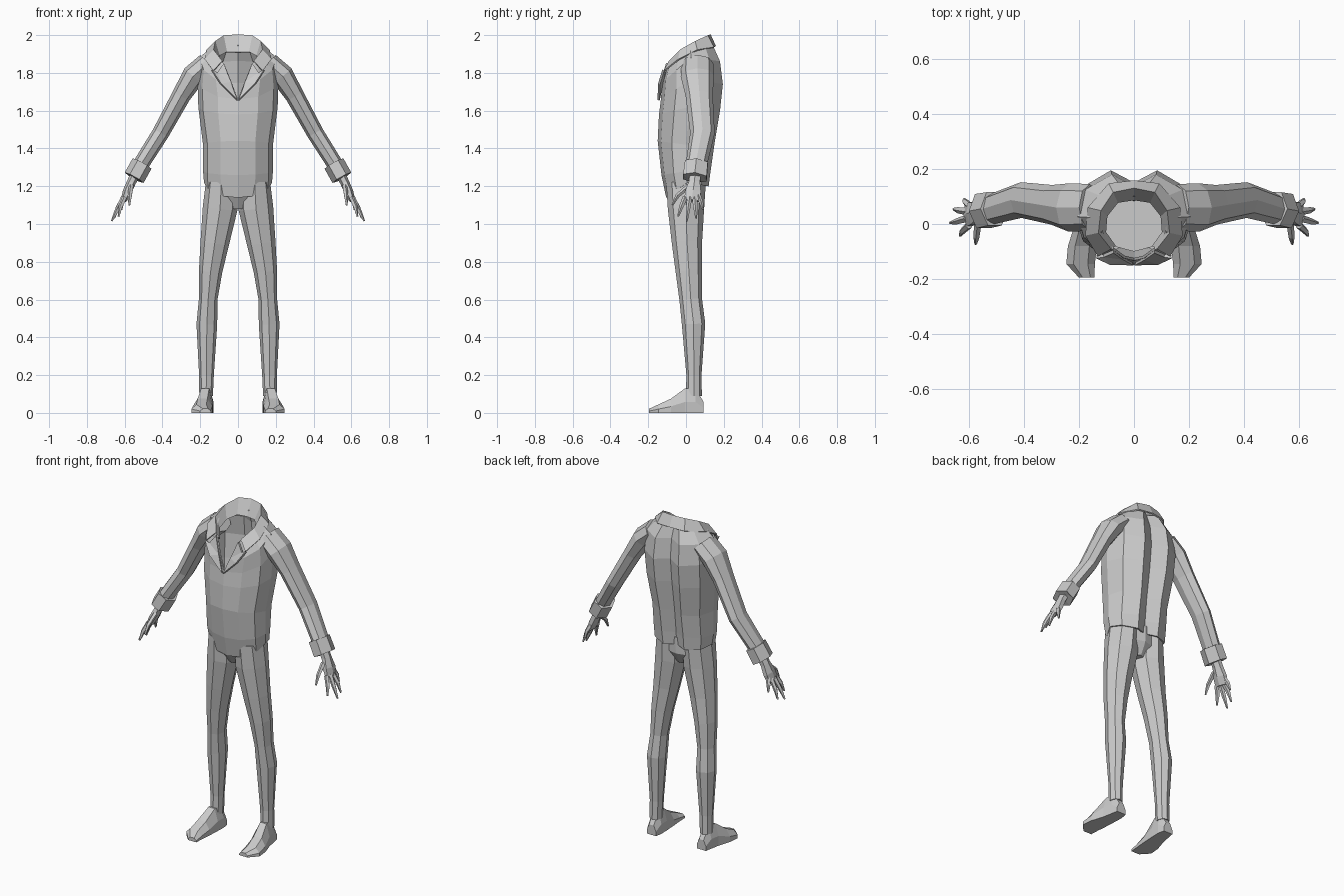
import bpy, math
from mathutils import Vector

cube = bpy.data.objects.get("Cube")
if cube:
    bpy.data.objects.remove(cube, do_unlink=True)

grey = bpy.data.materials.new("plain grey")
grey.use_nodes = True
COLOUR = (0.6, 0.6, 0.6, 1)
grey.diffuse_color = COLOUR
grey.node_tree.nodes["Principled BSDF"].inputs["Base Color"].default_value = COLOUR


def build(name, verts, faces, mirror=True, thick=0):
    mesh = bpy.data.meshes.new(name)
    mesh.from_pydata([tuple(v) for v in verts], [], faces)
    mesh.materials.append(grey)
    obj = bpy.data.objects.new(name, mesh)
    bpy.context.collection.objects.link(obj)
    bpy.context.view_layer.objects.active = obj
    bpy.ops.object.mode_set(mode='EDIT')
    bpy.ops.mesh.select_all(action='SELECT')
    bpy.ops.mesh.normals_make_consistent(inside=False)
    bpy.ops.object.mode_set(mode='OBJECT')
    if mirror:
        mod = obj.modifiers.new("mirror", 'MIRROR')
        mod.merge_threshold = 0.002
    if thick:
        mod = obj.modifiers.new("thickness", 'SOLIDIFY')
        mod.thickness = thick
        mod.offset = 0
    return obj


def bridge(rows, count, closed):
    """Quads between neighbouring rows of equal length."""
    span = count if closed else count - 1
    return [(r * count + i, r * count + (i + 1) % count,
             (r + 1) * count + (i + 1) % count, (r + 1) * count + i)
            for r in range(rows - 1) for i in range(span)]


def loft(name, stations, sides=8, mirror=True, caps=True):
    """Tube through stations of x, y, z, side radius, depth radius."""
    centres = [Vector(s[:3]) for s in stations]
    verts = []
    for k, s in enumerate(stations):
        axis = (centres[min(k + 1, len(stations) - 1)] - centres[max(k - 1, 0)]).normalized()
        deep = Vector((0, 1, 0))
        deep = (deep - axis * deep.dot(axis)).normalized()
        side = axis.cross(deep)
        for i in range(sides):
            a = math.tau * i / sides
            verts.append(centres[k] + side * s[3] * math.cos(a) + deep * s[4] * math.sin(a))
    faces = bridge(len(stations), sides, True)
    if caps:
        faces += [tuple(range(sides)), tuple(range(len(verts) - sides, len(verts)))]
    return build(name, verts, faces, mirror)


# Jacket: half outline from front centre to back centre, as fractions
outline = [(0, 0), (.5, .06), (.88, .25), (1, .5), (.86, .82), (.4, 1), (0, .86)]
# front z, side z, back z, half width, front y, back y, front gap
levels = [
    (1.14, 1.22, 1.20, .175, -.10, .115, 0),
    (1.26, 1.28, 1.28, .18, -.125, .125, 0),
    (1.44, 1.42, 1.42, .18, -.145, .145, 0),
    (1.58, 1.62, 1.60, .205, -.138, .175, 0),
    (1.66, 1.77, 1.74, .21, -.128, .19, 0),
    (1.75, 1.88, 1.86, .2, -.12, .175, .035),
    (1.85, 1.94, 1.95, .125, -.09, .135, .075),
]
verts = []
for zf, zs, zb, w, yf, yb, gap in levels:
    for fx, fy in outline:
        t = fy * 2
        z = zf + (zs - zf) * t if t < 1 else zs + (zb - zs) * (t - 1)
        left = gap * (1 - min(1, t))
        verts.append((left + (w - left) * fx, yf + (yb - yf) * fy, z))
build("jacket", verts, bridge(len(levels), len(outline), False), thick=.01)

# Folded collar: inner edge, crest, outer edge, from back to front
inner = [(0, .09, 1.91), (.06, .08, 1.91), (.10, .03, 1.89), (.105, -.03, 1.86), (.07, -.08, 1.82)]
crest = [(0, .13, 2), (.075, .115, 1.995), (.12, .05, 1.965), (.13, -.03, 1.92), (.085, -.09, 1.86)]
outer = [(0, .155, 1.94), (.09, .145, 1.935), (.165, .06, 1.92), (.175, -.04, 1.87), (.13, -.115, 1.81)]
build("collar", inner + crest + outer, bridge(3, len(crest), False), thick=.008)

# Lapels
lapel = [(.075, -.1, 1.85), (.11, -.115, 1.8), (.14, -.12, 1.815),
         (.09, -.143, 1.74), (.004, -.145, 1.655), (.04, -.125, 1.75)]
build("lapel", lapel, [(0, 1, 5), (1, 2, 3), (1, 3, 5), (3, 4, 5)], thick=.012)

# Sleeves and turned-back cuffs
loft("sleeve", [(.16, .06, 1.85, .06, .085), (.235, .06, 1.785, .062, .088),
                (.3, .07, 1.68, .05, .072), (.41, .087, 1.48, .045, .065),
                (.53, .05, 1.29, .042, .055)])
loft("cuff", [(.508, .055, 1.32, .04, .055), (.508, .055, 1.32, .057, .07),
              (.55, .047, 1.245, .057, .072), (.55, .047, 1.245, .04, .055)], 6, caps=False)

# Hands
loft("palm", [(.535, .05, 1.28, .026, .034), (.565, .045, 1.22, .024, .034),
              (.587, .038, 1.17, .024, .048), (.605, .03, 1.125, .016, .046)], 6)
fingers = {
    "thumb": ((.565, .015, 1.2), (.572, -.045, 1.15), (.575, -.072, 1.1)),
    "index_finger": ((.6, -.005, 1.14), (.622, -.025, 1.09), (.632, -.042, 1.04)),
    "middle_finger": ((.606, .02, 1.14), (.64, .01, 1.075), (.668, .004, 1.015)),
    "ring_finger": ((.604, .045, 1.14), (.637, .05, 1.085), (.655, .054, 1.03)),
    "little_finger": ((.597, .065, 1.15), (.612, .08, 1.115), (.617, .09, 1.075)),
}
for name, path in fingers.items():
    loft(name, [(*p, r, r) for p, r in zip(path, (.014, .012, .005))], 5)

# Trousers: seat and legs
loft("trouser_seat", [(0, 0, 1.25, .16, .1), (0, 0, 1.15, .165, .098), (0, 0, 1.08, .06, .06)],
     mirror=False)
loft("trouser_leg", [
    (.088, 0, 1.22, .082, .105), (.095, 0, 1.08, .092, .096),
    (.123, .005, .9, .076, .08), (.145, .015, .75, .062, .07),
    (.158, .025, .6, .049, .06), (.165, .04, .47, .055, .062),
    (.167, .042, .2, .039, .04), (.169, .042, .09, .036, .042)])

# Feet: flat-soled sections from heel to toe as y, x, half width, height
section = [(-1, 0), (1, 0), (1, .45), (.5, 1), (-.5, 1), (-1, .45)]
steps = [(.092, .168, .03, .06), (.05, .168, .038, .13), (-.005, .174, .042, .13),
         (-.08, .188, .052, .075), (-.145, .194, .052, .045), (-.195, .172, .028, .022)]
verts = [(x + w * a, y, h * b) for y, x, w, h in steps for a, b in section]
n = len(section)
build("foot", verts, bridge(len(steps), n, True)
      + [tuple(range(n)), tuple(range(len(verts) - n, len(verts)))])
